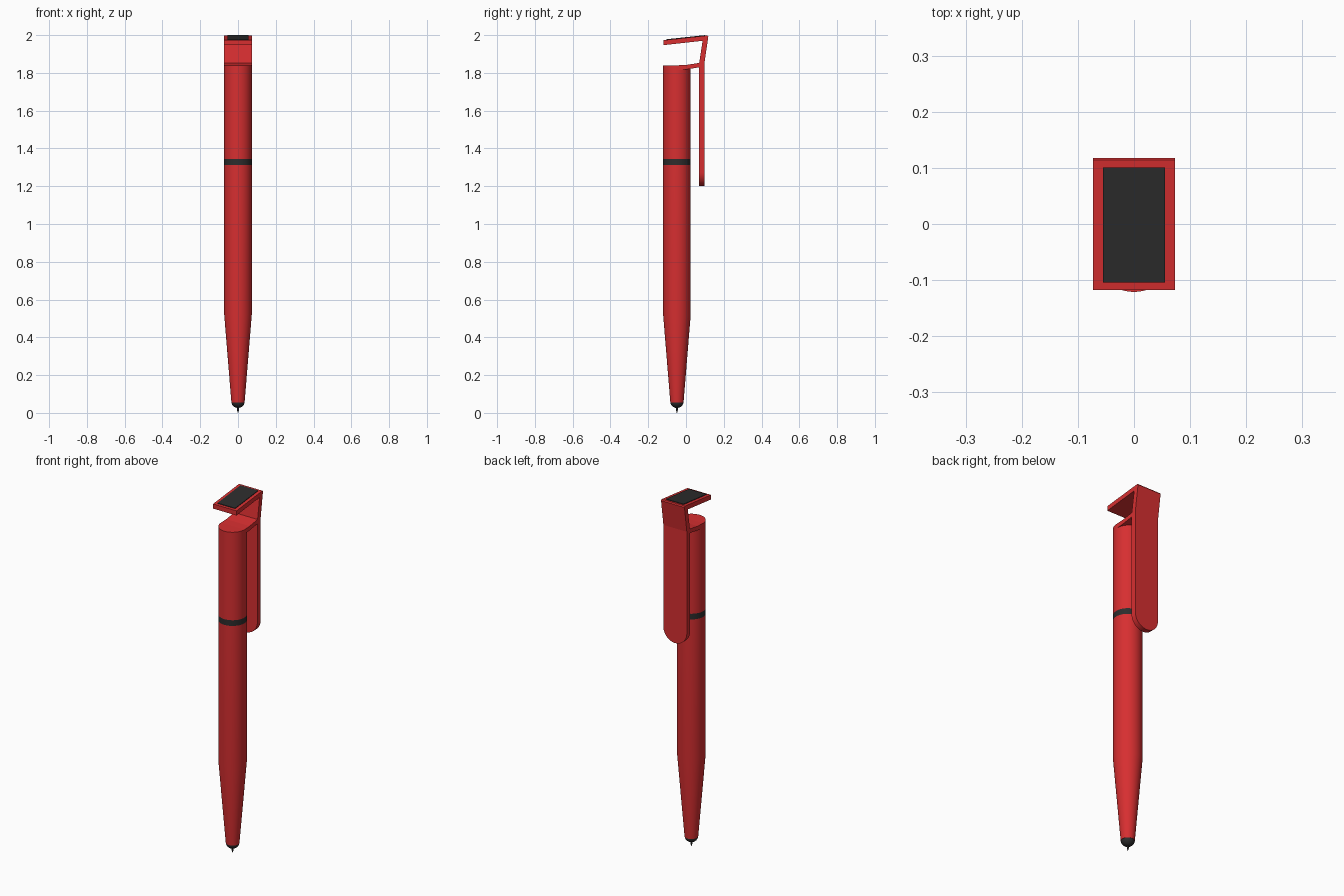
import bpy, bmesh, math
from mathutils import Vector

if "Cube" in bpy.data.objects:
    bpy.data.objects.remove(bpy.data.objects["Cube"])

def material(name, rgb):
    m = bpy.data.materials.new(name)
    m.diffuse_color = (*rgb, 1)
    m.use_nodes = True
    m.node_tree.nodes["Principled BSDF"].inputs["Base Color"].default_value = m.diffuse_color
    return m

RED = material("red plastic", (0.68, 0.028, 0.03))
DARK = material("dark rubber", (0.026, 0.026, 0.026))
R, CY = 0.073, -0.048          # barrel radius and axis position

def finish(bm, name, mats, angle=None):
    bmesh.ops.recalc_face_normals(bm, faces=bm.faces)
    me = bpy.data.meshes.new(name)
    bm.to_mesh(me)
    bm.free()
    ob = bpy.data.objects.new(name, me)
    bpy.context.collection.objects.link(ob)
    for m in mats:
        me.materials.append(m)
    if angle:
        bpy.ops.object.select_all(action='DESELECT')
        ob.select_set(True)
        bpy.context.view_layer.objects.active = ob
        bpy.ops.object.shade_smooth_by_angle(angle=math.radians(angle))
    return ob

def lathe(name, profile, mats, dark=None, n=64):
    """Closed revolved solid from (radius, z) points; dark = z range of second material."""
    bm = bmesh.new()
    rings = [[bm.verts.new((r * math.cos(2 * math.pi * i / n),
                            CY + r * math.sin(2 * math.pi * i / n), z))
              for i in range(n)] for r, z in profile]
    for a, b in zip(rings, rings[1:]):
        for i in range(n):
            j = (i + 1) % n
            f = bm.faces.new((a[i], a[j], b[j], b[i]))
            if dark and dark[0] < f.calc_center_median().z < dark[1]:
                f.material_index = 1
    bm.faces.new(rings[0])
    bm.faces.new(rings[-1])
    return finish(bm, name, mats, 30)

def prism(name, pts, offset, mat, angle=None):
    """Flat outline extruded along offset."""
    bm = bmesh.new()
    f = bm.faces.new([bm.verts.new(p) for p in pts])
    top = bmesh.ops.extrude_face_region(bm, geom=[f])
    bmesh.ops.translate(bm, vec=Vector(offset),
                        verts=[v for v in top["geom"] if isinstance(v, bmesh.types.BMVert)])
    return finish(bm, name, [mat], angle)

def side_profile(name, yz, half, mat):
    return prism(name, [(-half, y, z) for y, z in yz], (2 * half, 0, 0), mat)

# Barrel with tapered grip and a flush dark band
lathe("barrel", [(0.035, 0.056), (R, 0.52), (R, 1.312), (R, 1.344), (R, 1.84)],
      [RED, DARK], dark=(1.312, 1.344))

# Rounded stylus tip and fine writing point
tip = [(0.034 * math.cos(a), 0.056 - 0.030 * math.sin(a))
       for a in (math.radians(d) for d in range(0, 81, 10))]
lathe("stylus_tip", tip, [DARK])
lathe("writing_point", [(0.001, 0.0), (0.005, 0.014), (0.005, 0.035)], [DARK], n=16)

# Bridge from the barrel top to the clip
side_profile("clip_bridge", [(CY, 1.84), (0.0, 1.842), (0.085, 1.855),
                             (0.085, 1.832), (0.0, 1.818), (CY, 1.815)], R, RED)

# Bent phone stand: slanted wall and overhanging top plate
side_profile("phone_stand", [(0.096, 1.84), (0.118, 1.992), (0.114, 1.998), (-0.118, 1.973),
                             (-0.118, 1.947), (0.088, 1.970), (0.068, 1.84)], R, RED)

# Clip blade with a semicircular lower end
blade = [(-R, 0.068, 1.85)]
blade += [(-R * math.cos(math.pi * i / 24), 0.068, 1.273 - R * math.sin(math.pi * i / 24))
          for i in range(25)]
blade.append((R, 0.068, 1.85))
prism("clip_blade", blade, (0, 0.029, 0), RED, 30)

# Dark pad on the sloping top plate
side_profile("screen_pad", [(-0.104, 1.972), (-0.104, 1.978), (0.101, 2.0), (0.101, 1.994)],
             0.055, DARK)
